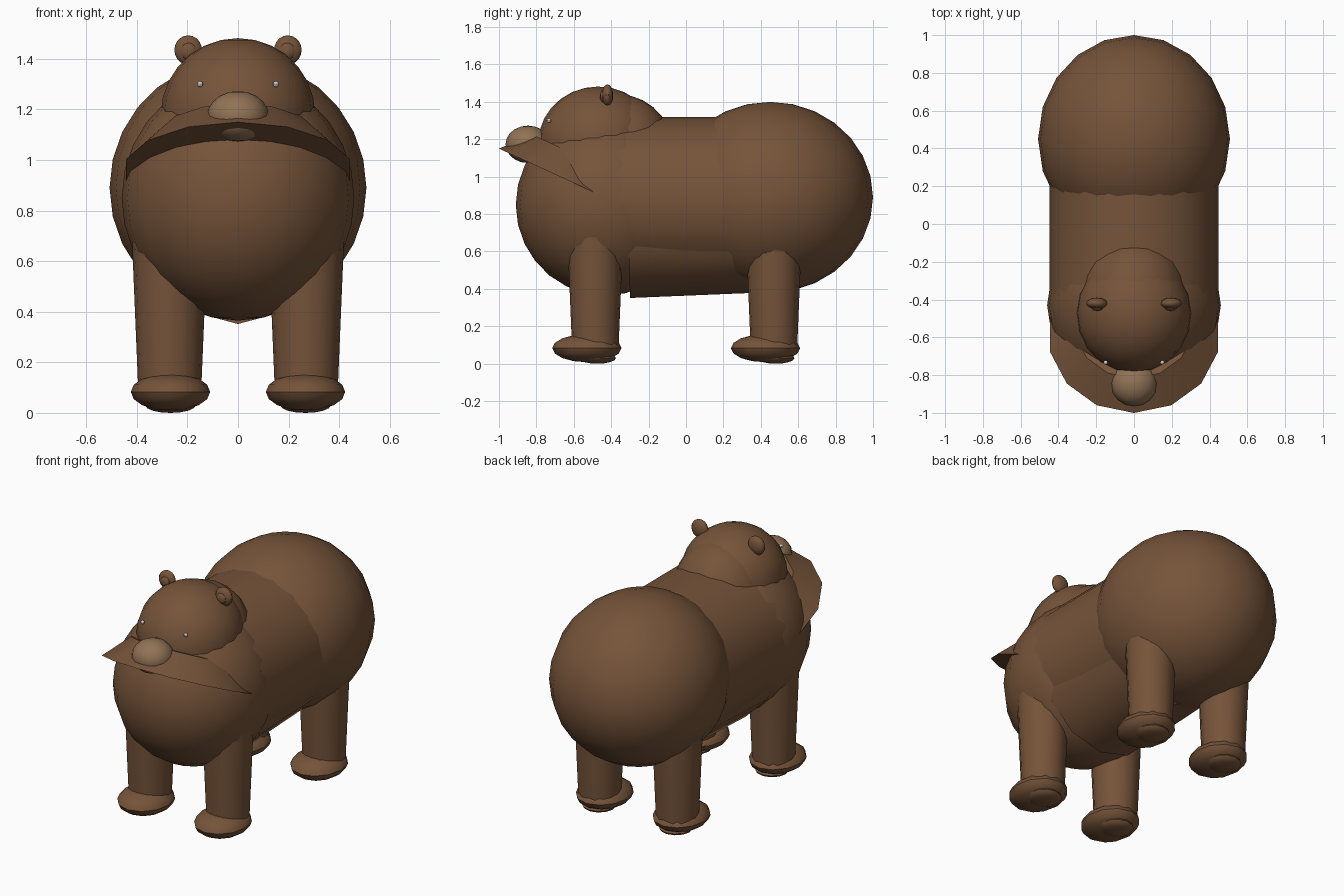
import bpy, math

if "Cube" in bpy.data.objects:
    bpy.data.objects.remove(bpy.data.objects["Cube"])


def material(name, rgb):
    m = bpy.data.materials.new(name)
    m.diffuse_color = (*rgb, 1)
    m.use_nodes = True
    m.node_tree.nodes["Principled BSDF"].inputs["Base Color"].default_value = m.diffuse_color
    return m


FUR = material("fur", (0.18, 0.088, 0.042))
TAN = material("tan", (0.28, 0.17, 0.09))
PALE = material("pale", (0.6, 0.6, 0.6))


def finish(name, mat):
    ob = bpy.context.object
    ob.name = name
    ob.data.materials.append(mat)
    bpy.ops.object.shade_smooth_by_angle(angle=math.radians(40))
    return ob


def ball(name, loc, size, mat=FUR, seg=20, rings=14):
    bpy.ops.mesh.primitive_uv_sphere_add(segments=seg, ring_count=rings, location=loc)
    bpy.context.object.scale = size
    bpy.ops.object.transform_apply(location=False, rotation=False, scale=True)
    return finish(name, mat)


def cone(name, loc, r1, r2, depth, rot=(0, 0, 0), seg=16, mat=FUR):
    bpy.ops.mesh.primitive_cone_add(vertices=seg, radius1=r1, radius2=r2, depth=depth,
                                    location=loc, rotation=rot)
    return finish(name, mat)


# Torso: rump, chest, barrel and belly
ball("rump", (0, 0.45, 0.89), (0.508, 0.55, 0.51))
ball("chest", (0, -0.43, 0.85), (0.46, 0.48, 0.485))
cone("torso", (0, 0.02, 0.87), 0.448, 0.448, 0.8, (math.pi / 2, 0, 0), 20)
cone("belly", (0, 0.02, 0.77), 0.40, 0.41, 0.66, (math.radians(91.5), 0, 0), 12)

# Neck, head and tilted collar frustum
ball("neck", (0, -0.36, 1.13), (0.28, 0.295, 0.31))
ball("head", (0, -0.47, 1.18), (0.305, 0.32, 0.302))
tilt = math.radians(-24.7)
h = 0.143
cone("collar", (0, -0.587 - math.sin(tilt) * h / 2, 0.96 + math.cos(tilt) * h / 2),
     0.455, 0.32, h, (tilt, 0, 0), 14)
ball("snout", (0, -0.845, 1.173), (0.122, 0.12, 0.1), TAN, 16, 10)

for side, s in (("left", 1), ("right", -1)):
    # Face details
    ball(f"{side}_eye", (s * 0.15, -0.733, 1.3), (0.012,) * 3, PALE, 8, 6)
    ball(f"{side}_ear", (s * 0.197, -0.42, 1.435), (0.056, 0.03, 0.058), FUR, 14, 10)
    ball(f"{side}_inner_ear", (s * 0.195, -0.442, 1.43), (0.032, 0.018, 0.034), FUR, 10, 8)
    # Legs, paws and pads
    for end, y in (("front", -0.485), ("hind", 0.47)):
        cone(f"{end}_{side}_leg", (s * 0.27, y, 0.4), 0.125, 0.15, 0.6)
        ball(f"{end}_{side}_paw", (s * 0.267, y - 0.045, 0.083), (0.157, 0.185, 0.075), FUR, 12, 8)
        ball(f"{end}_{side}_pad", (s * 0.267, y + 0.01, 0.03), (0.1, 0.1, 0.03), FUR, 12, 8)
